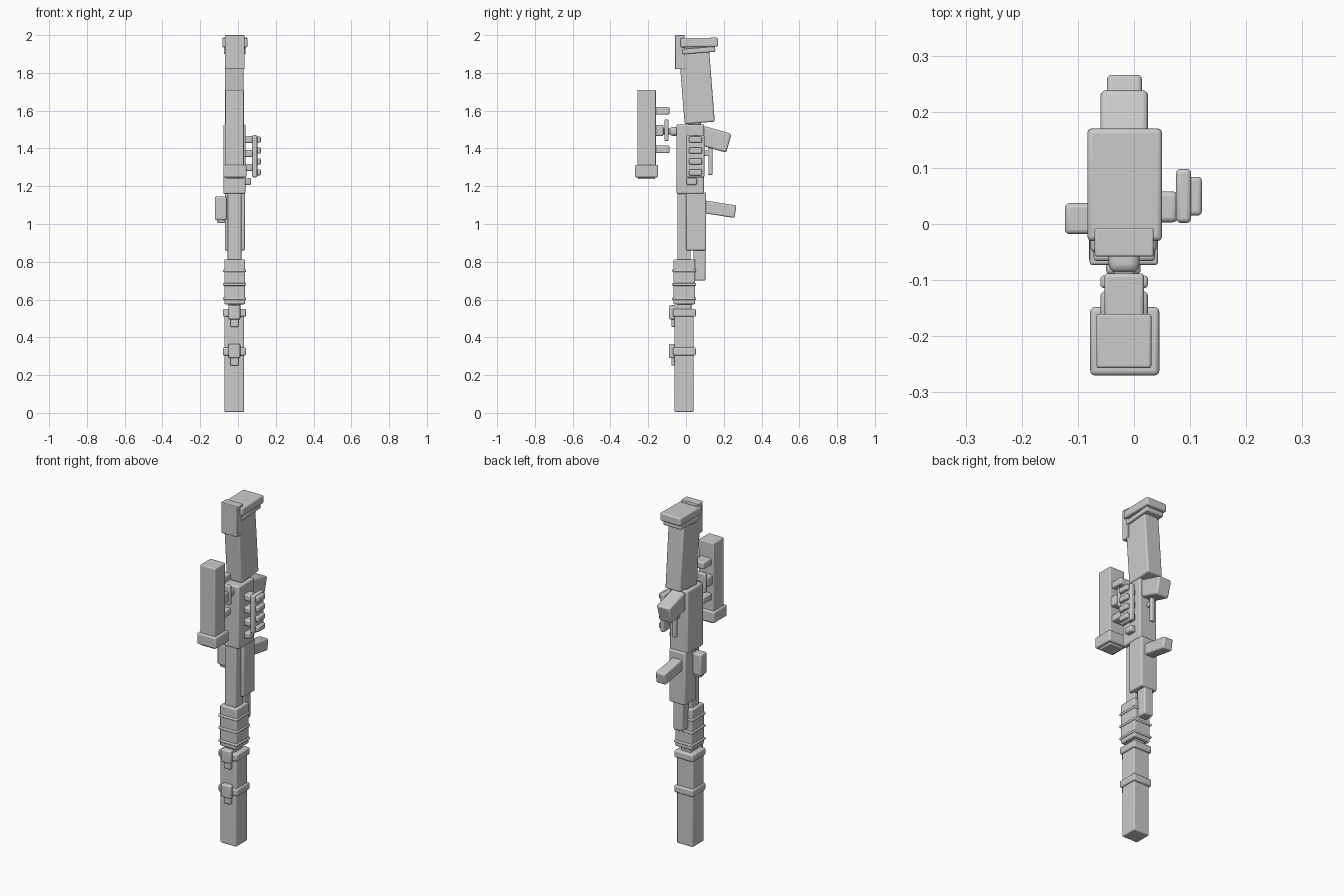
import bpy, math
from mathutils import Matrix, Vector

grey = bpy.data.materials.new("light grey")
grey.diffuse_color = (0.6, 0.6, 0.6, 1)


def box(name, x, y, z, bevel=0.008, tilt=0):
    """Rounded box from x, y, z ranges, tilted about the x axis through its centre."""
    size = [r[1] - r[0] for r in (x, y, z)]
    mid = Vector([(r[0] + r[1]) / 2 for r in (x, y, z)])
    bpy.ops.mesh.primitive_cube_add(size=1)
    ob = bpy.context.object
    ob.name = name
    ob.data.transform(Matrix.Translation(mid)
                      @ Matrix.Rotation(math.radians(tilt), 4, 'X')
                      @ Matrix.Diagonal((*size, 1)))
    ob.data.materials.append(grey)
    mod = ob.modifiers.new("rounded edges", 'BEVEL')
    mod.width = min(bevel, min(size) * 0.4)
    mod.segments = 3
    bpy.ops.object.shade_smooth_by_angle(angle=math.radians(35))
    return ob


# Stock and butt
box("stock", (-.07, .03), (-.022, .138), (1.535, 1.905), .008, 4.5)
box("stock_neck", (-.055, .018), (.01, .08), (1.50, 1.56))
box("butt_plate", (-.083, .05), (-.03, .17), (1.937, 1.985), .008, 1)
box("butt_pad", (-.075, .04), (-.02, .155), (1.905, 1.933), .006, 4.5)
box("butt_core", (-.06, .02), (-.02, .125), (1.88, 1.95), .004)
box("cheek_plate", (-.07, .035), (-.058, -.007), (1.82, 2.0), .004)

# Receiver with grip and trigger
box("receiver", (-.078, .04), (-.05, .095), (1.16, 1.527))
box("pistol_grip", (-.06, .025), (.075, .23), (1.397, 1.50), .01, -16)
box("trigger", (-.03, -.005), (.118, .14), (1.26, 1.42), .005)
box("trigger_link", (-.026, -.01), (.09, .125), (1.36, 1.39), .004)

# Fore body, front grip and side module
box("fore_body", (-.07, .037), (0, .107), (.86, 1.167))
box("barrel_shroud", (-.055, .018), (-.045, .025), (.79, 1.18), .005)
box("lower_tube", (-.048, .012), (.04, .103), (.70, .88))
box("front_grip", (-.048, .014), (.09, .263), (1.045, 1.112), .008, -9)
box("side_module", (-.123, -.06), (-.018, .037), (1.02, 1.145))
box("side_module_tip", (-.112, -.068), (-.01, .028), (1.005, 1.04), .006)

# Cartridge holder on the right side
box("holder_plate", (.075, .102), (.002, .098), (1.247, 1.47))
for i in range(4):
    zo = 1.447 - .058 * i
    zi = 1.447 - .074 * i
    box("cartridge", (.095, .121), (.015, .084), (zo - .016, zo + .016), .007)
    box("holder_stud", (.03, .078 if i < 3 else .07), (.003, .058),
        (zi - .019, zi + .019), .009)

# Barrel
box("barrel", (-.072, .032), (-.062, .04), (.005, .53), .006)
box("barrel_neck", (-.05, .012), (-.045, .028), (.5, .61), .006)
box("barrel_sleeve", (-.072, .037), (-.066, .048), (.575, .813), .006)
for z in (.605, .68, .753):
    box("sleeve_ring", (-.079, .043), (-.073, .054), (z - .007, z + .007), .005)
for z in (.53, .325):
    box("barrel_band", (-.08, .042), (-.07, .052), (z - .021, z + .021))
    box("band_lug", (-.05, .012), (-.09, -.05), (z - .035, z + .04))
    box("band_tab", (-.04, .003), (-.078, -.05), (z - .075, z), .006)

# Scope with its mounts
box("scope_tube", (-.067, .031), (-.257, -.16), (1.27, 1.71), .005)
box("scope_lens_hood", (-.078, .045), (-.27, -.148), (1.247, 1.313))
box("scope_lens", (-.062, .028), (-.254, -.164), (1.237, 1.26), .005)
for z in (1.599, 1.395):
    box("scope_mount", (-.053, .018), (-.17, -.088), (z - .02, z + .02), .007)
box("mount_block", (-.06, .025), (-.17, -.12), (1.465, 1.525))
box("mount_stem", (-.035, 0), (-.13, -.04), (1.475, 1.505), .006)
box("mount_disc", (-.06, .025), (-.114, -.092), (1.44, 1.553), .006)
box("mount_nub", (-.045, .01), (-.087, -.04), (1.467, 1.513), .015)
